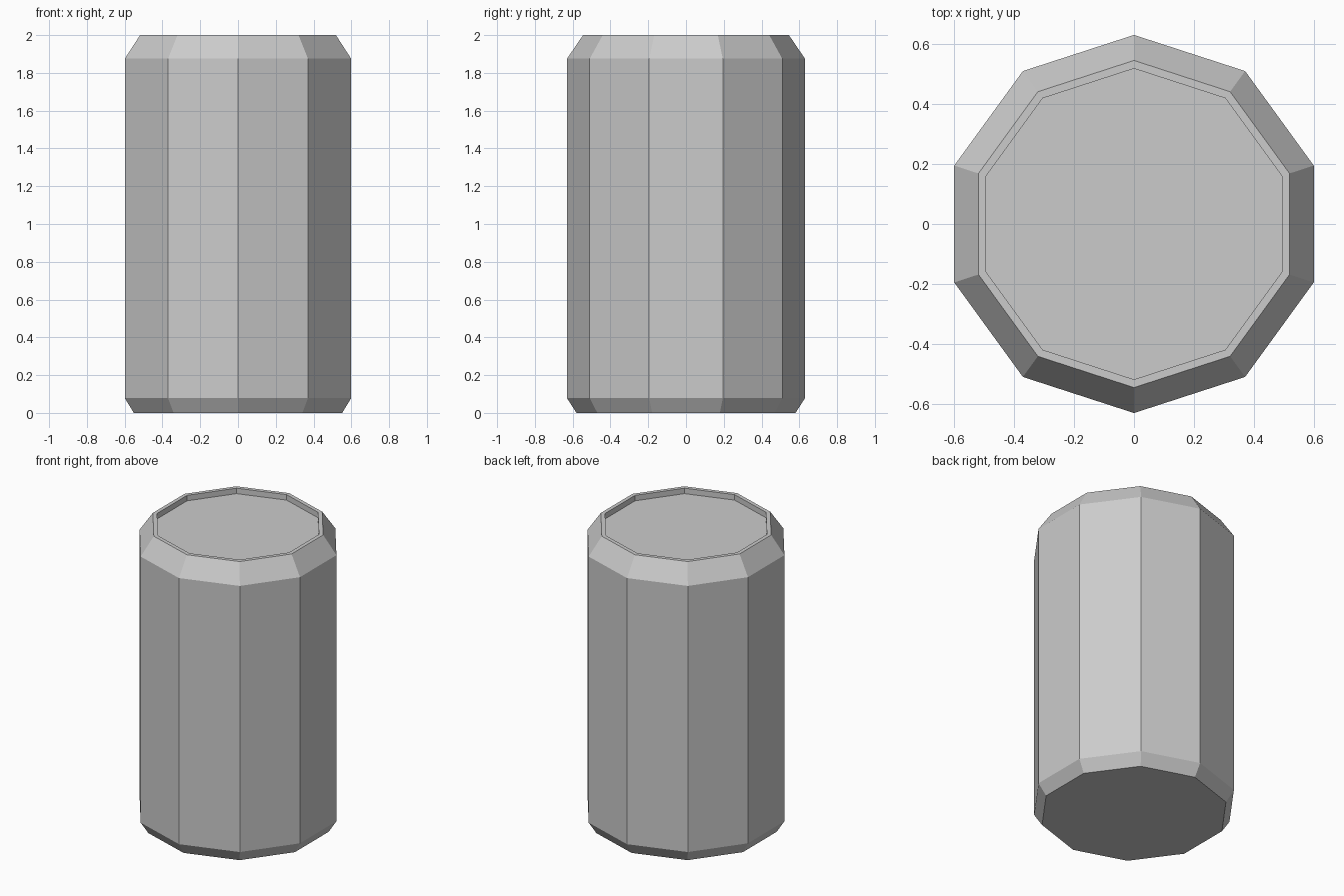
import bpy
import bmesh
import math

cube = bpy.data.objects.get("Cube")
if cube:
    bpy.data.objects.remove(cube, do_unlink=True)

SIDES = 10

# Single plain grey material
grey = bpy.data.materials.new("light_grey")
grey.use_nodes = True
colour = (0.6, 0.6, 0.6, 1.0)
grey.diffuse_color = colour
grey.node_tree.nodes["Principled BSDF"].inputs["Base Color"].default_value = colour


def ring(bm, radius, z):
    """Ten-sided ring with one corner pointing to the back."""
    angles = [math.pi / 2 + math.tau * i / SIDES for i in range(SIDES)]
    return [bm.verts.new((radius * math.cos(a), radius * math.sin(a), z)) for a in angles]


# Can profile from base, up the wall, over the rim and into the recessed lid
profile = [
    (0.58, 0.0),
    (0.63, 0.078),
    (0.63, 1.875),
    (0.545, 2.0),
    (0.518, 2.0),
    (0.518, 1.963),
]

bm = bmesh.new()
rings = [ring(bm, r, z) for r, z in profile]
for low, high in zip(rings, rings[1:]):
    for i in range(SIDES):
        j = (i + 1) % SIDES
        bm.faces.new((low[i], low[j], high[j], high[i]))

# Flat base and lid
bm.faces.new(list(reversed(rings[0])))
bm.faces.new(rings[-1])

mesh = bpy.data.meshes.new("can_body")
bm.to_mesh(mesh)
bm.free()
mesh.materials.append(grey)
can = bpy.data.objects.new("can_body", mesh)
bpy.context.collection.objects.link(can)
